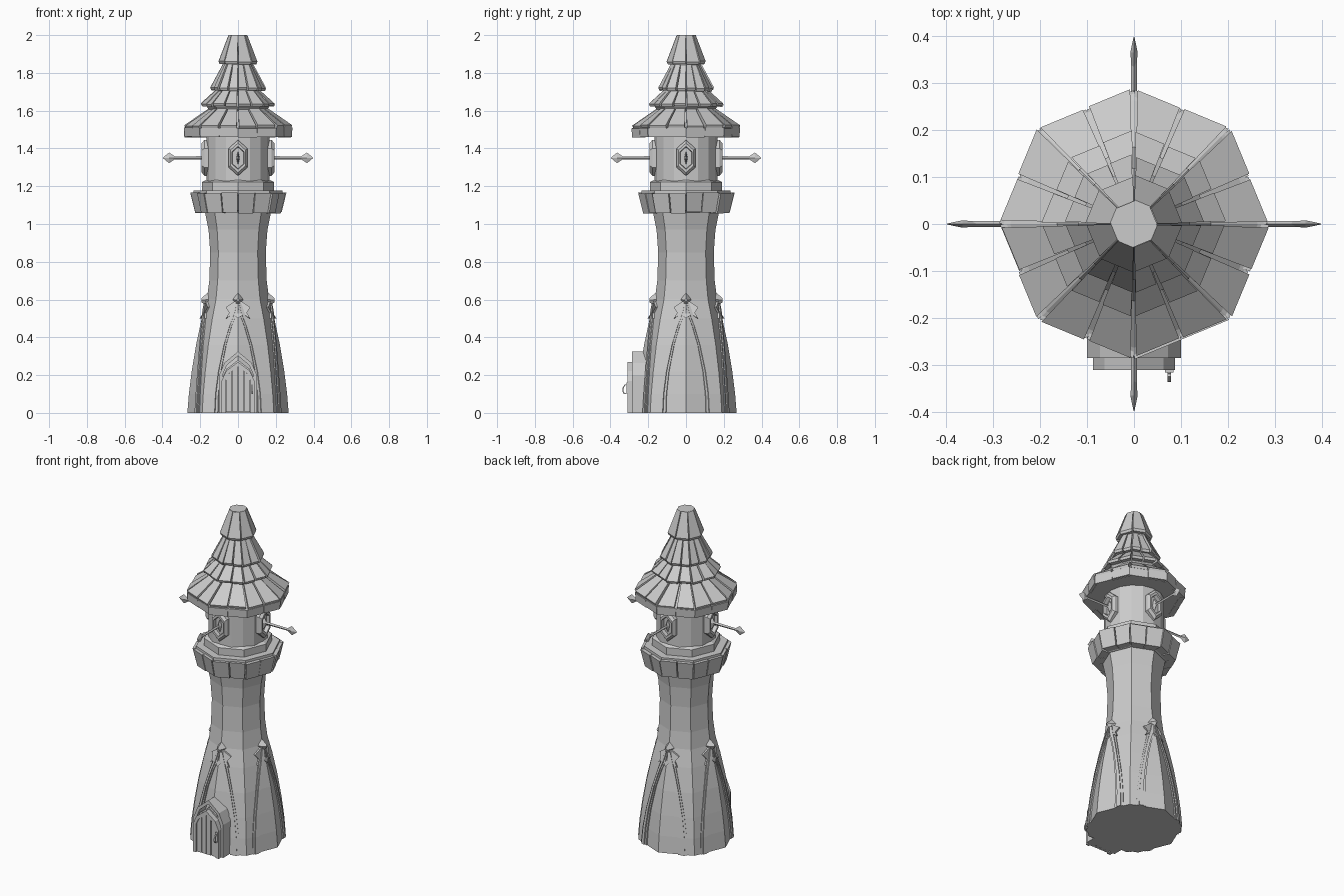
import bpy, bmesh, random
from math import sin, cos, radians, pi
from mathutils import Matrix, Vector

if "Cube" in bpy.data.objects:
    bpy.data.objects.remove(bpy.data.objects["Cube"])

random.seed(4)


def loft(bm, rings):
    """Skin equal-length rings of points and cap both ends."""
    vs = [[bm.verts.new(p) for p in ring] for ring in rings]
    n = len(vs[0])
    for a, b in zip(vs, vs[1:]):
        for i in range(n):
            j = (i + 1) % n
            bm.faces.new((a[i], a[j], b[j], b[i]))
    bm.faces.new(vs[0][::-1])
    bm.faces.new(vs[-1])


def finish(name, bm, turns=1):
    """Make an object; repeat it in equal turns round the z axis."""
    if turns > 1:
        src = bm.verts[:] + bm.edges[:] + bm.faces[:]
        for k in range(1, turns):
            d = bmesh.ops.duplicate(bm, geom=src)["geom"]
            bmesh.ops.rotate(bm, verts=[v for v in d if isinstance(v, bmesh.types.BMVert)],
                             cent=(0, 0, 0), matrix=Matrix.Rotation(2 * pi * k / turns, 3, 'Z'))
    bmesh.ops.recalc_face_normals(bm, faces=bm.faces[:])
    me = bpy.data.meshes.new(name)
    bm.to_mesh(me)
    bm.free()
    ob = bpy.data.objects.new(name, me)
    bpy.context.collection.objects.link(ob)
    return ob


def polar(r, deg, z):
    """Point on an octagon with corner radius r; 0 degrees is the front."""
    k = cos(pi / 8) / cos(radians(deg % 45 - 22.5))
    a = radians(deg)
    return Vector((r * k * sin(a), -r * k * cos(a), z))


def lathe(name, profile, sides=8):
    bm = bmesh.new()
    loft(bm, [[(r * sin(2 * pi * i / sides), -r * cos(2 * pi * i / sides), z)
               for i in range(sides)] for r, z in profile])
    return finish(name, bm)


def wedges(name, n, gap, profile, jit=0.004):
    """Ring of separate blocks with a radial profile, following the octagon."""
    bm = bmesh.new()
    step = 360 / n
    for i in range(n):
        dr, dz = random.uniform(-jit, jit), random.uniform(-jit, jit)
        g0, g1 = gap * random.uniform(.6, 1.3), gap * random.uniform(.6, 1.3)
        a0, a1 = i * step + g0, (i + 1) * step - g1
        angs = [a0, a1] if n > 8 or step < 46 else [a0, (a0 + a1) / 2, a1]
        loft(bm, [[polar(r + dr, a, z + dz) for r, z in profile] for a in angs])
    return finish(name, bm)


def prism(bm, outline, y0, y1, inset=1.0, mid=(0, 0)):
    """Extrude an x-z outline from y0 to y1, scaling the far end about mid."""
    mx, mz = mid
    loft(bm, [[(x, y0, z) for x, z in outline],
              [(mx + (x - mx) * inset, y1, mz + (z - mz) * inset) for x, z in outline]])


# Flared octagonal tower body
BODY = [(.268, 0), (.26, .1), (.245, .22), (.222, .36), (.192, .5), (.165, .6),
        (.152, .7), (.147, .85), (.156, .97), (.18, 1.09), (.18, 1.17)]
lathe("tower_body", BODY)


def body_r(z):
    for (r0, z0), (r1, z1) in zip(BODY, BODY[1:]):
        if z <= z1:
            return r0 + (r1 - r0) * (z - z0) / (z1 - z0)
    return BODY[-1][0]


# Splayed ribs: a pair of curved legs under each of the four ornaments
bm = bmesh.new()
for s in (-1, 1):
    for off, wid, out in ((0, 1, .007), (0, .45, .014)):
        rings = []
        for z, ang, w in ((0, 31, 6), (.1, 30.5, 5.5), (.22, 28, 5), (.36, 22, 4.5),
                          (.46, 15, 5), (.53, 8, 6), (.58, 4, 4)):
            r = body_r(z)
            rings.append([polar(r + d, s * ang + e * w * wid, z)
                          for d, e in ((-.02, -1), (out, -1), (out, 1), (-.02, 1))])
        loft(bm, rings)
finish("ribs", bm, 4)

# Pointed ornaments where the ribs meet
bm = bmesh.new()
half = [(0, .6), (9, .585), (22, .56), (15, .53), (20, .5), (8, .525), (0, .5)]
outline = half + [(-a, z) for a, z in half[-2:0:-1]]
loft(bm, [[polar(body_r(z) + d, a, z) for a, z in outline] for d in (-.02, .012)])
gem = [(0, .64), (.028, .6), (0, .555), (-.028, .6)]
prism(bm, gem, -.155, -.194, .25, (0, .597))
finish("rib_ornaments", bm, 4)

# Battlement crown and collar below the lamp room
lathe("crown_core", [(.18, 1.06), (.21, 1.075), (.225, 1.15), (.225, 1.165)])
wedges("crown_blocks", 16, .7, [(.18, 1.06), (.23, 1.06), (.256, 1.165), (.19, 1.165)])
lathe("crown_step", [(.235, 1.15), (.235, 1.178), (.18, 1.178)])
lathe("room_collar", [(.19, 1.17), (.19, 1.222), (.17, 1.232)])

# Upper room
lathe("upper_room", [(.167, 1.2), (.167, 1.48)], 16)

# Long hexagonal window frames
bm = bmesh.new()
HEX = [(0, 1.445), (.05, 1.4), (.05, 1.3), (0, 1.255), (-.05, 1.3), (-.05, 1.4)]


def scaled(k, y):
    return [(x * k, y, 1.35 + (z - 1.35) * k) for x, z in HEX]


loft(bm, [scaled(1, -.14), scaled(1, -.178), scaled(.82, -.192),
          scaled(.64, -.192), scaled(.6, -.17)])
finish("window_frames", bm, 4)

# Spear rods projecting from the windows
bm = bmesh.new()


def rod(profile):
    loft(bm, [[(w, -y, 1.35), (0, -y, 1.35 + h), (-w, -y, 1.35), (0, -y, 1.35 - h)]
              for y, w, h in profile])


rod([(.16, .009, .038), (.175, .009, .038), (.19, .006, .012)])
rod([(.16, .007, .009), (.35, .006, .008)])
rod([(.335, .005, .008), (.365, .008, .028), (.398, .001, .001)])
finish("window_spears", bm, 4)

# Roof core and eaves
lathe("roof_core", [(.27, 1.46), (.275, 1.505), (.15, 1.6), (.165, 1.62), (.11, 1.7),
                    (.12, 1.715), (.075, 1.84), (.08, 1.855), (.044, 1.995)])
lathe("roof_eaves", [(.278, 1.462), (.282, 1.505), (.25, 1.52)])

# Overlapping tile tiers: bottom radius/height, top radius/height, count, gap
TIERS = [(.287, 1.46, .287, 1.508, 16, .2), (.287, 1.508, .155, 1.612, 16, 1.3),
         (.198, 1.622, .118, 1.708, 16, 1.5), (.148, 1.706, .08, 1.845, 16, 1.6),
         (.103, 1.846, .05, 1.998, 8, 1.5)]
for k, (r0, z0, r1, z1, n, gap) in enumerate(TIERS):
    if k == 0:
        prof = [(.25, z0), (r0 - .003, z0), (r1, z1), (.25, z1)]
    else:
        prof = [(r0 - .05, z0), (r0 - .006, z0), (r0, z0 + .014), (r1, z1), (r1 - .03, z1)]
    wedges("roof_tiles_%d" % k, n, gap, prof, .002 if k in (0, 4) else .004)
lathe("roof_cap", [(.046, 1.98), (.049, 2.0)])


# Pointed-arch doorway
def arch(w, spring, top):
    return [(-w, 0), (w, 0), (w, spring), (w * .72, spring + (top - spring) * .52), (0, top),
            (-w * .72, spring + (top - spring) * .52), (-w, spring)]


def arch_frame(name, w, spring, top, t, y0, y1):
    """Arch-shaped band of width t running from y0 (back) to y1 (front)."""
    bm = bmesh.new()
    a, b = arch(w, spring, top), arch(w - t, spring, top - t * 1.3)
    order = [1, 2, 3, 4, 5, 6, 0]
    loft(bm, [[(a[i][0], y0, a[i][1]), (a[i][0], y1, a[i][1]),
               (b[i][0], y1, b[i][1]), (b[i][0], y0, b[i][1])] for i in order])
    finish(name, bm)


arch_frame("door_surround", .1, .2, .325, .018, -.18, -.286)
arch_frame("door_frame", .087, .17, .27, .02, -.2, -.311)
bm = bmesh.new()
prism(bm, arch(.086, .18, .28), -.2, -.28)
finish("door_backing", bm)

# Door planks with a sloping top
bm = bmesh.new()
for x0, x1, z0, z1 in ((-.064, -.034, .185, .225), (-.03, -.002, .225, .245),
                       (.002, .03, .245, .225), (.034, .064, .225, .185)):
    prism(bm, [(x0, .004), (x1, .004), (x1, z1), (x0, z0)], -.25, -.306)
finish("door_planks", bm)

# Door handle: plate and bent grip
bm = bmesh.new()
prism(bm, [(.066, .1), (.084, .1), (.084, .16), (.066, .16)], -.3, -.316)
path = [(-.305, .145), (-.322, .15), (-.332, .135), (-.334, .115), (-.326, .1), (-.318, .105)]
loft(bm, [[(.075 + dx, y + dy, z) for dx, dy in
           ((-.004, -.003), (.004, -.003), (.004, .003), (-.004, .003))] for y, z in path])
finish("door_handle", bm)
